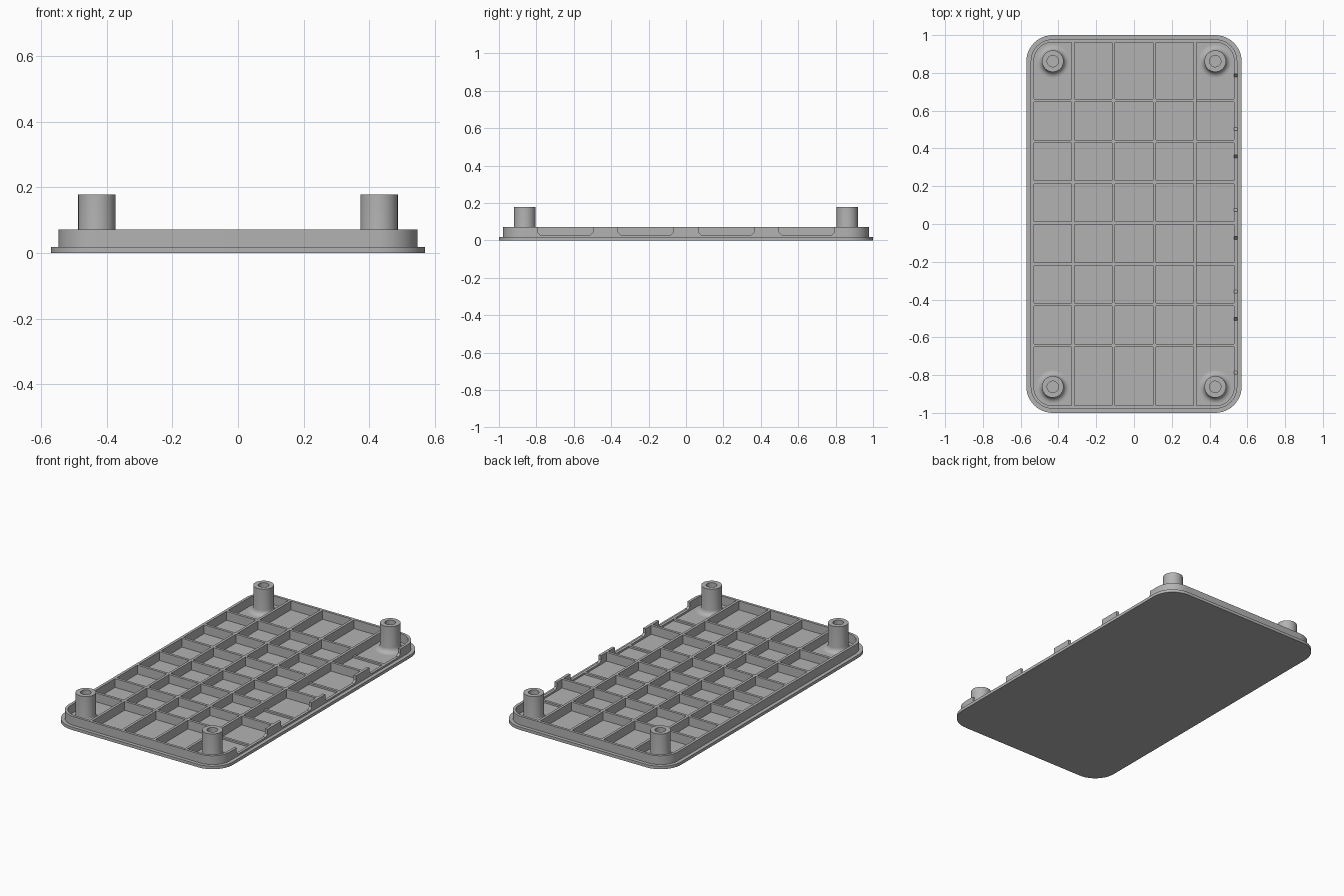
import bpy, bmesh, math

cube = bpy.data.objects.get("Cube")
if cube:
    bpy.data.objects.remove(cube, do_unlink=True)

PLATE_TOP, RIM_TOP, NOTCH_Z = 0.018, 0.072, 0.029
POST_X, POST_Y = 0.43, 0.862
RIB = 0.016
INNER_X, INNER_Y = 0.53, 0.962

grey = bpy.data.materials.new("plain grey")
grey.use_nodes = True
colour = (0.45, 0.45, 0.45, 1)
grey.diffuse_color = colour
grey.node_tree.nodes["Principled BSDF"].inputs["Base Color"].default_value = colour


def finish(name, bm, smooth=False):
    bmesh.ops.recalc_face_normals(bm, faces=bm.faces)
    mesh = bpy.data.meshes.new(name)
    bm.to_mesh(mesh)
    bm.free()
    mesh.materials.append(grey)
    ob = bpy.data.objects.new(name, mesh)
    bpy.context.collection.objects.link(ob)
    if smooth:
        smooth_edges(ob)
    return ob


def smooth_edges(ob):
    bpy.ops.object.select_all(action="DESELECT")
    ob.select_set(True)
    bpy.context.view_layer.objects.active = ob
    bpy.ops.object.shade_smooth_by_angle(angle=math.radians(30))


def rounded_loop(bm, hx, hy, r, z, steps=12):
    """Vertices of a rounded rectangle at height z."""
    verts = []
    for q, (sx, sy) in enumerate([(1, 1), (-1, 1), (-1, -1), (1, -1)]):
        for i in range(steps + 1):
            a = math.pi / 2 * (q + i / steps)
            verts.append(bm.verts.new((sx * (hx - r) + r * math.cos(a),
                                       sy * (hy - r) + r * math.sin(a), z)))
    return verts


def bridge(bm, a, b):
    n = len(a)
    for i in range(n):
        j = (i + 1) % n
        bm.faces.new((a[i], a[j], b[j], b[i]))


def add_box(bm, x0, x1, y0, y1, z0, z1):
    vs = bmesh.ops.create_cube(bm, size=1)["verts"]
    for v in vs:
        v.co = ((x0 + x1) / 2 + v.co.x * (x1 - x0),
                (y0 + y1) / 2 + v.co.y * (y1 - y0),
                (z0 + z1) / 2 + v.co.z * (z1 - z0))


# Base plate
bm = bmesh.new()
low = rounded_loop(bm, 0.57, 1.0, 0.14, 0)
high = rounded_loop(bm, 0.57, 1.0, 0.14, PLATE_TOP)
bridge(bm, low, high)
bm.faces.new(low)
bm.faces.new(high)
finish("base_plate", bm, True)

# Raised rim
bm = bmesh.new()
loops = [rounded_loop(bm, hx, hy, r, z) for hx, hy, r, z in (
    (0.547, 0.978, 0.117, PLATE_TOP), (0.547, 0.978, 0.117, RIM_TOP),
    (INNER_X, INNER_Y, 0.1, RIM_TOP), (INNER_X, INNER_Y, 0.1, PLATE_TOP))]
for i in range(4):
    bridge(bm, loops[i], loops[(i + 1) % 4])
rim = finish("rim", bm)

# Four notches through the left side of the rim
bm = bmesh.new()
for y in (-0.645, -0.215, 0.215, 0.645):
    h, c = 0.149, 0.015
    profile = [(-h, 0.1), (-h, NOTCH_Z + c), (-h + c, NOTCH_Z),
               (h - c, NOTCH_Z), (h, NOTCH_Z + c), (h, 0.1)]
    ends = [[bm.verts.new((x, y + p, z)) for p, z in profile] for x in (0.5, 0.6)]
    bridge(bm, *ends)
    for end in ends:
        bm.faces.new(end)
cutter = finish("notch_cutter", bm)
cutter.hide_render = True
mod = rim.modifiers.new("notches", "BOOLEAN")
mod.operation, mod.solver, mod.object = "DIFFERENCE", "EXACT", cutter
bpy.context.view_layer.objects.active = rim
bpy.ops.object.modifier_apply(modifier=mod.name)
bpy.data.objects.remove(cutter, do_unlink=True)
smooth_edges(rim)

# Stiffening ribs along the length
bm = bmesh.new()
for i in range(4):
    x = (i - 1.5) * 0.215
    add_box(bm, x - RIB / 2, x + RIB / 2, -INNER_Y, INNER_Y, PLATE_TOP, RIM_TOP)
finish("long_ribs", bm)

# Ribs across the width, lowered beside the notches
bm = bmesh.new()
last = 1.5 * 0.215
for i in range(-3, 4):
    y = i * 0.216 + 0.005
    top = NOTCH_Z if i % 2 else RIM_TOP
    add_box(bm, -INNER_X, last, y - RIB / 2, y + RIB / 2, PLATE_TOP, RIM_TOP)
    add_box(bm, last, INNER_X, y - RIB / 2, y + RIB / 2, PLATE_TOP, top)
finish("cross_ribs", bm)

# Hollow corner posts with a flared foot
R, FLARE, SIDES = 0.057, 0.03, 40
foot = [(R + FLARE * (1 - math.sin(a)), PLATE_TOP + FLARE * (1 - math.cos(a)))
        for a in (math.pi / 2 * k / 6 for k in range(7))]
profile = foot + [(R, 0.178), (0.03, 0.178), (0.03, 0.03)]
for side, sx in (("right", -1), ("left", 1)):
    for end, sy in (("front", -1), ("back", 1)):
        bm = bmesh.new()
        rings = []
        for r, z in profile:
            rings.append([bm.verts.new((sx * POST_X + r * math.cos(t),
                                        sy * POST_Y + r * math.sin(t), z))
                          for t in (math.tau * k / SIDES for k in range(SIDES))])
        for a, b in zip(rings, rings[1:]):
            bridge(bm, a, b)
        bm.faces.new(rings[-1])
        bm.faces.new(rings[0])
        finish(f"{end}_{side}_post", bm, True)
